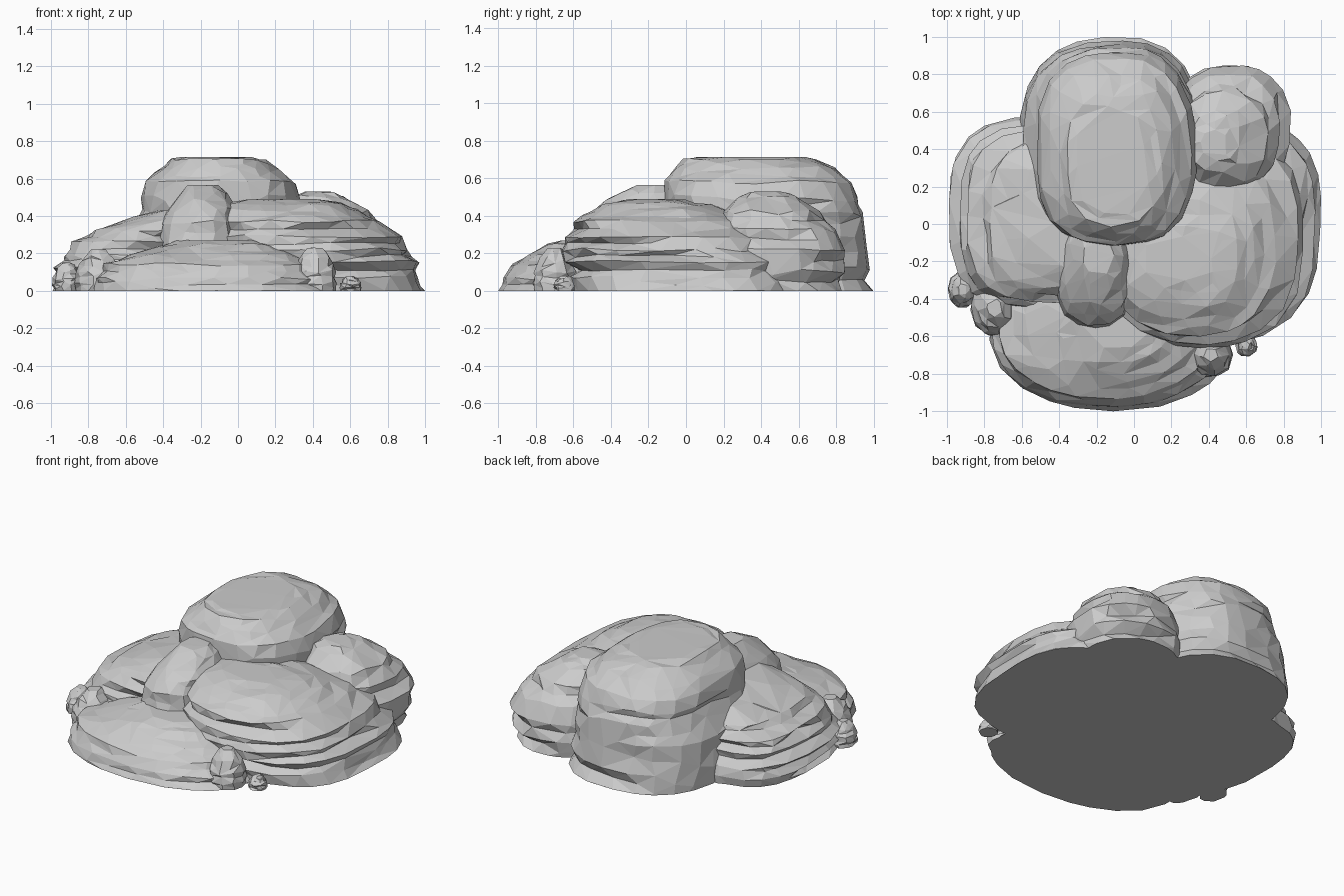
import bpy, bmesh, math, random
from mathutils import Vector, noise

if "Cube" in bpy.data.objects:
    bpy.data.objects.remove(bpy.data.objects["Cube"])

random.seed(7)
rocks = []


def apply_mod(ob, kind, **props):
    m = ob.modifiers.new(kind.lower(), kind)
    for k, v in props.items():
        setattr(m, k, v)
    bpy.context.view_layer.objects.active = ob
    bpy.ops.object.modifier_apply(modifier=m.name)


def rock(name, levels, n=26, p=2.4, strata=0.035, keep=0.55):
    """Loft rounded outlines (z, x0, x1, y0, y1), cut weathered ledges, facet the result."""
    rows = [(-0.1,) + tuple(levels[0][1:])]
    for a, b in zip(levels, levels[1:]):
        rows += [a, tuple((s + t) / 2 for s, t in zip(a, b))]
    rows.append(levels[-1])
    top = levels[-1][0]
    seed = Vector((random.uniform(0, 50), random.uniform(0, 50), 0))
    bm = bmesh.new()
    rings = []
    for i, (z, x0, x1, y0, y1) in enumerate(rows):
        cx, cy, rx, ry = (x0 + x1) / 2, (y0 + y1) / 2, (x1 - x0) / 2, (y1 - y0) / 2
        ring = []
        for k in range(n):
            t = (k + random.uniform(-0.25, 0.25)) * math.tau / n
            c, s = math.cos(t), math.sin(t)
            q = (abs(c) ** p + abs(s) ** p) ** (-1 / p)
            q *= 1 + 0.04 * noise.noise(seed + Vector((c * 1.5, s * 1.5, z * 2)))
            # alternate rings step inward on parts of the side wall
            if i % 2 == 0 and z < top * 0.75:
                groove = noise.noise(seed + Vector((c * 1.4, s * 1.4, i * 3.7)))
                q -= strata * max(0, groove + 0.2) * 2 / max(rx, ry)
            dz = 0.02 * noise.noise(seed + Vector((c * 2, s * 2, i * 1.3))) if 0 < z < top else 0
            ring.append(bm.verts.new((cx + rx * q * c, cy + ry * q * s, z + dz)))
        rings.append(ring)
    for a, b in zip(rings, rings[1:]):
        for k in range(n):
            j = (k + 1) % n
            bm.faces.new((a[k], a[j], b[j], b[k]))
    bm.faces.new(rings[0][::-1])
    bm.faces.new(rings[-1])
    bmesh.ops.triangulate(bm, faces=bm.faces[:])
    me = bpy.data.meshes.new(name)
    bm.to_mesh(me)
    bm.free()
    ob = bpy.data.objects.new(name, me)
    bpy.context.collection.objects.link(ob)
    if keep < 1:
        apply_mod(ob, 'DECIMATE', ratio=keep)
    rocks.append(ob)


def small_rock(name, x, y, rx, ry, h):
    prof = [(0, 0.95), (0.2, 1), (0.45, 0.95), (0.75, 0.7), (1, 0.3)]
    rock(name, [(h * f, x - rx * s, x + rx * s, y - ry * s, y + ry * s) for f, s in prof],
         n=10, p=2.2, strata=0.008, keep=0.75)


# tall boulder at the back
rock("tall_boulder", [
    (0, -.60, .36, -.02, 1.0), (.12, -.61, .36, -.04, .98), (.30, -.60, .35, -.10, .96),
    (.42, -.53, .34, -.12, .945), (.50, -.53, .34, -.12, .915), (.58, -.51, .31, -.11, .88),
    (.65, -.43, .22, -.06, .79), (.70, -.36, .14, -.01, .68), (.715, -.28, .06, .06, .58)],
    p=2.6, strata=.025)
# rounded boulder at back right
rock("back_right_boulder", [
    (0, .18, .80, .15, .83), (.10, .18, .83, .16, .85), (.22, .20, .84, .18, .85),
    (.33, .22, .78, .19, .80), (.42, .24, .71, .20, .71), (.50, .30, .57, .28, .60),
    (.53, .36, .50, .36, .50)], n=22, p=2.3)
# broad layered slab on the right
rock("right_slab", [
    (0, -.15, 1.01, -.60, .60), (.07, -.15, .97, -.62, .59), (.15, -.18, .98, -.64, .57),
    (.22, -.20, .92, -.65, .50), (.29, -.20, .89, -.63, .47), (.37, -.16, .76, -.59, .36),
    (.43, -.12, .65, -.50, .22), (.47, -.06, .56, -.40, .06), (.49, .05, .42, -.30, -.08)],
    n=32, p=2.5, strata=.045)
# slab on the left, sloping down to the left and front
rock("left_slab", [
    (0, -.98, .1, -.48, .57), (.06, -.99, .1, -.48, .58), (.13, -.99, .1, -.47, .56),
    (.19, -.93, .1, -.46, .54), (.26, -.89, .1, -.43, .51), (.32, -.77, .1, -.39, .45),
    (.38, -.60, .1, -.34, .38), (.43, -.42, .0, -.28, .25)], n=32, p=2.9, strata=.045)
# low slab in front
rock("front_slab", [
    (0, -.76, .52, -1.0, -.15), (.07, -.75, .48, -.97, -.15), (.14, -.71, .41, -.93, -.18),
    (.19, -.58, .32, -.85, -.22), (.24, -.40, .20, -.74, -.28), (.27, -.27, .10, -.66, -.36)],
    n=30, p=2.3, strata=.02)
# block leaning between the slabs
rock("middle_boulder", [
    (0, -.44, .02, -.56, .05), (.25, -.43, .01, -.56, .05), (.37, -.41, .0, -.54, .05),
    (.44, -.37, -.01, -.48, .03), (.52, -.31, -.06, -.36, .0), (.565, -.27, -.11, -.26, -.08)],
    n=16, p=2.5, strata=.012)
# low footing closing gaps under the pile
rock("footing", [(0, -.92, .78, -.68, .6), (.06, -.89, .76, -.66, .58), (.13, -.8, .7, -.58, .5)],
     keep=1)
# loose stones round the foot
small_rock("left_stone", -.745, -.45, .13, .15, .22)
small_rock("left_pebble", -.915, -.35, .08, .10, .15)
small_rock("right_stone", .41, -.70, .12, .12, .23)
small_rock("right_pebble", .60, -.65, .06, .06, .08)

# fuse the rocks and trim them flat at ground level
pile = rocks[0]
for other in rocks[1:]:
    apply_mod(pile, 'BOOLEAN', operation='UNION', solver='EXACT', object=other)
    bpy.data.objects.remove(other)
bpy.ops.mesh.primitive_cube_add(size=4, location=(0, 0, -2))
cutter = bpy.context.object
apply_mod(pile, 'BOOLEAN', operation='DIFFERENCE', solver='EXACT', object=cutter)
bpy.data.objects.remove(cutter)
pile.name = "rock_pile"
for f in pile.data.polygons:
    f.use_smooth = False
